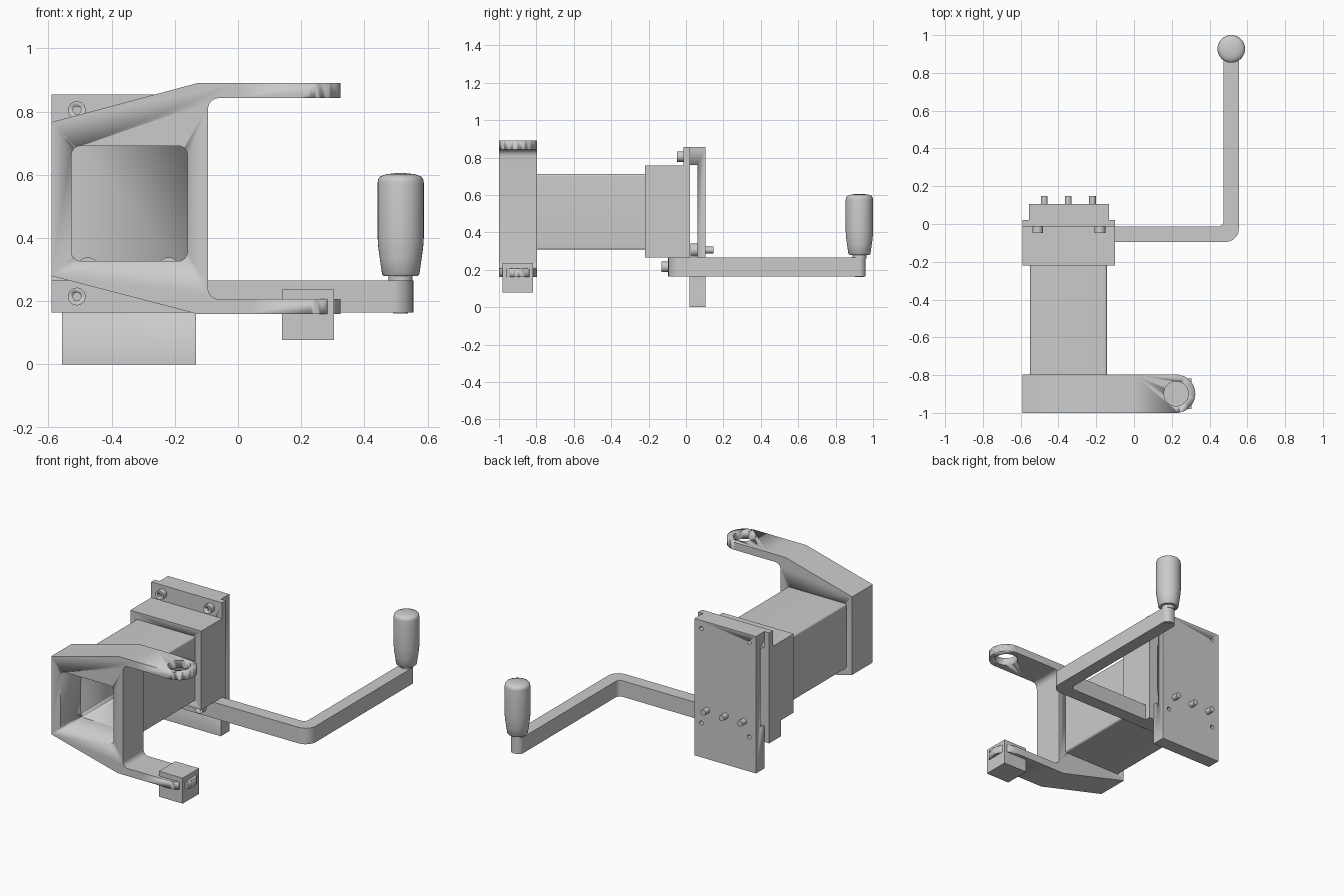
import bpy, bmesh
from math import pi, cos, sin
from mathutils import Vector, Matrix

if "Cube" in bpy.data.objects:
    bpy.data.objects.remove(bpy.data.objects["Cube"])


def finish(bm, name, smooth=True):
    bmesh.ops.remove_doubles(bm, verts=bm.verts, dist=1e-5)
    bmesh.ops.recalc_face_normals(bm, faces=bm.faces)
    me = bpy.data.meshes.new(name)
    bm.to_mesh(me)
    bm.free()
    ob = bpy.data.objects.new(name, me)
    bpy.context.collection.objects.link(ob)
    if smooth:
        bpy.context.view_layer.objects.active = ob
        bpy.ops.object.select_all(action='DESELECT')
        ob.select_set(True)
        bpy.ops.object.shade_smooth_by_angle(angle=0.6)
    return ob


def rounded(corners, n=8):
    """Corners (u, v, radius) to an outline with filleted corners."""
    out = []
    for i, (u, v, r) in enumerate(corners):
        p = Vector((u, v))
        if r == 0:
            out.append(p)
            continue
        a = (Vector(corners[i - 1][:2]) - p).normalized()
        b = (Vector(corners[(i + 1) % len(corners)][:2]) - p).normalized()
        half = a.angle(b) / 2
        c = p + (a + b).normalized() * r / sin(half)
        t = r * cos(half) / sin(half)
        s, e = p + a * t - c, p + b * t - c
        turn = s.angle_signed(e)
        for k in range(n + 1):
            out.append(c + Matrix.Rotation(-turn * k / n, 2) @ s)
    return out


def prism(name, pts, axis, lo, hi):
    """Extrude an outline along y (outline in xz) or z (outline in xy)."""
    bm = bmesh.new()
    place = (lambda p, t: (p[0], t, p[1])) if axis == 'y' else (lambda p, t: (p[0], p[1], t))
    f = bm.faces.new([bm.verts.new(place(p, lo)) for p in pts])
    ext = bmesh.ops.extrude_face_region(bm, geom=[f])['geom']
    d = (0, hi - lo, 0) if axis == 'y' else (0, 0, hi - lo)
    bmesh.ops.translate(bm, vec=d, verts=[g for g in ext if isinstance(g, bmesh.types.BMVert)])
    return finish(bm, name)


def rect(x0, x1, v0, v1, r=0.0):
    return rounded([(x0, v0, r), (x1, v0, r), (x1, v1, r), (x0, v1, r)])


def circle(u, v, r, n=32):
    return [(u + r * cos(2 * pi * k / n), v + r * sin(2 * pi * k / n)) for k in range(n)]


def boolean(ob, cutter, op='DIFFERENCE'):
    m = ob.modifiers.new(op.title(), 'BOOLEAN')
    m.operation, m.object, m.solver = op, cutter, 'EXACT'
    bpy.context.view_layer.objects.active = ob
    # cut before the smoothing modifier, then drop the cutter
    bpy.ops.object.modifier_move_to_index(modifier=m.name, index=0)
    bpy.ops.object.modifier_apply(modifier=m.name)
    bpy.data.objects.remove(cutter)


def lathe(name, profile, loc, n=40):
    bm = bmesh.new()
    vs = [bm.verts.new((r, 0, z)) for r, z in profile]
    es = [bm.edges.new(p) for p in zip(vs, vs[1:])]
    bmesh.ops.spin(bm, geom=vs + es, axis=(0, 0, 1), cent=(0, 0, 0), angle=2 * pi, steps=n)
    bmesh.ops.translate(bm, vec=loc, verts=bm.verts)
    return finish(bm, name)


WINDOW = (-0.527, -0.16, 0.327, 0.692, 0.03)
XS = (-0.51, -0.18)

# front forked frame: side outline, rounded in plan at the arm tips
frame = prism("front_frame", rounded([
    (-0.59, 0.28, 0), (-0.13, 0.16, 0), (0.35, 0.16, 0), (0.35, 0.207, 0),
    (-0.095, 0.207, 0.035), (-0.095, 0.843, 0.035), (0.35, 0.843, 0), (0.35, 0.89, 0),
    (-0.13, 0.89, 0), (-0.59, 0.767, 0)]), 'y', -1.0, -0.797)
plan = [(-0.7, -0.797 + 0.01), (-0.7, -1.01)] + [(0.0, -1.01), (0.0, -1.0)] + \
    [(0.223 + 0.1015 * cos(a), -0.8985 + 0.1015 * sin(a))
     for a in (-pi / 2 + pi * k / 32 for k in range(33))] + [(0.0, -0.797), (0.0, -0.787)]
boolean(frame, prism("plan_cut", plan, 'z', 0, 1), 'INTERSECT')
boolean(frame, prism("window_cut", rect(*WINDOW), 'y', -1.1, -0.7))
boolean(frame, prism("eye_cut", circle(0.223, -0.8985, 0.065), 'z', 0.8, 1))

# block clamped on the lower arm
prism("arm_block", rect(0.14, 0.304, -0.98, -0.818), 'z', 0.078, 0.237)

# hollow square tube and its rear collar
tube = prism("square_tube", rect(-0.55, -0.143, 0.307, 0.712, 0.012), 'y', -0.80, -0.21)
boolean(tube, prism("tube_cut", rect(*WINDOW), 'y', -1, 0))
collar = prism("rear_collar", rect(-0.59, -0.10, 0.265, 0.757), 'y', -0.22, -0.012)
boolean(collar, prism("collar_cut", rect(*WINDOW), 'y', -1, 1))

# mounting flange between collar and back plate
flange = prism("mounting_flange", rect(-0.59, -0.10, 0.165, 0.855), 'y', -0.014, 0.022)
boolean(flange, prism("flange_cut", rect(*WINDOW), 'y', -1, 1))

# back plate with a wide slot across its inner face
plate = prism("back_plate", rect(-0.557, -0.133, 0.0, 0.855), 'y', 0.02, 0.105)
boolean(plate, prism("slot_cut", rect(-0.8, 0.1, 0.265, 0.76), 'y', -0.1, 0.062))
for x in XS:
    for z in (0.805, 0.215):
        boolean(plate, prism("hole_cut", circle(x, z, 0.013, 16), 'y', 0.07, 0.2))

# pins through the back plate, the outer two with heads in the slot
for x in (-0.475, -0.348, -0.22):
    prism("plate_pin", circle(x, 0.305, 0.018, 24), 'y', 0.05, 0.147)
    if x != -0.348:
        prism("pin_head", circle(x, 0.305, 0.034), 'y', 0.023, 0.063)

# socket screws on the flange top and on the crank bar
for z, y in ((0.805, -0.048), (0.215, -0.13)):
    for x in XS:
        screw = prism("socket_screw", circle(x, z, 0.028), 'y', y, y + 0.04)
        boolean(screw, prism("socket_cut", circle(x, z, 0.014, 6), 'y', y - 0.1, y + 0.02))

# crank arm, bent toward the back with a rounded end
prism("crank_arm", rounded([
    (-0.59, -0.095, 0), (0.555, -0.095, 0.07), (0.555, 0.96, 0.035), (0.475, 0.96, 0.035),
    (0.475, -0.013, 0.03), (-0.59, -0.013, 0)]), 'z', 0.165, 0.265)

# turned handle with a neck, and the bolt end below
lathe("handle_grip", [
    (0, 0.26), (0.038, 0.26), (0.038, 0.28), (0.054, 0.28), (0.059, 0.286), (0.066, 0.335),
    (0.071, 0.37), (0.073, 0.40), (0.073, 0.575), (0.071, 0.587), (0.065, 0.595),
    (0.045, 0.602), (0.02, 0.605), (0, 0.606)], (0.515, 0.927, 0))
prism("handle_bolt", circle(0.515, 0.927, 0.023), 'z', 0.162, 0.2)
